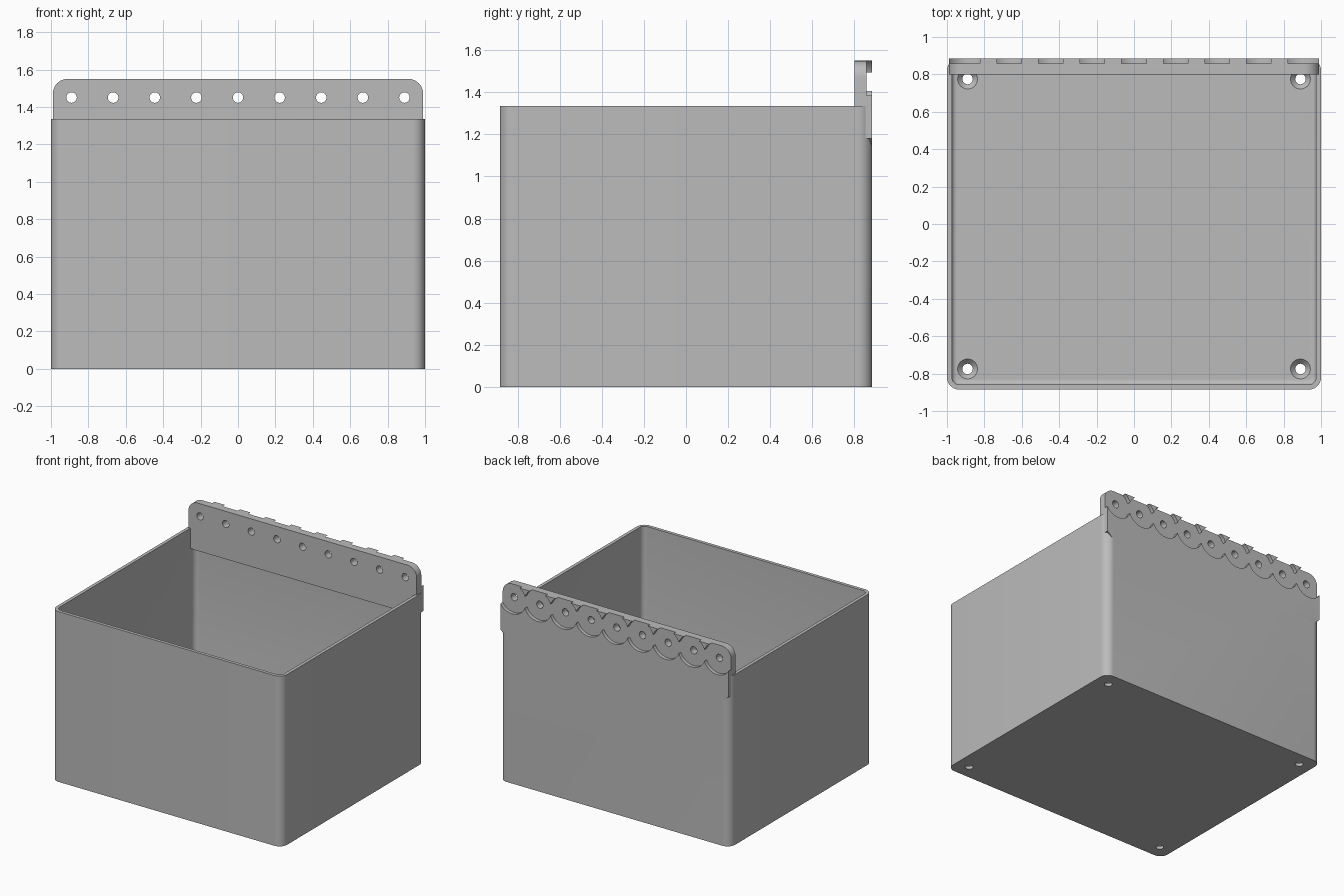
import bpy, bmesh, math
from mathutils import Matrix

cube = bpy.data.objects.get("Cube")
if cube:
    bpy.data.objects.remove(cube, do_unlink=True)

grey = bpy.data.materials.new("plain grey")
grey.use_nodes = True
colour = (0.5, 0.5, 0.5, 1)
grey.diffuse_color = colour
grey.node_tree.nodes["Principled BSDF"].inputs["Base Color"].default_value = colour


def make(name, bm):
    bmesh.ops.recalc_face_normals(bm, faces=bm.faces)
    mesh = bpy.data.meshes.new(name)
    bm.to_mesh(mesh)
    bm.free()
    mesh.materials.append(grey)
    obj = bpy.data.objects.new(name, mesh)
    bpy.context.collection.objects.link(obj)
    return obj


def arc(cx, cy, r, start, steps=10):
    angles = [start + math.pi / 2 * i / steps for i in range(steps + 1)]
    return [(cx + r * math.cos(a), cy + r * math.sin(a)) for a in angles]


def rounded_box(name, hx, hy, r, z0, z1, floor_bevel=0):
    """Box with rounded upright corners and an optional rounded floor edge."""
    pts = []
    for i, (sx, sy) in enumerate([(1, 1), (-1, 1), (-1, -1), (1, -1)]):
        pts += arc(sx * (hx - r), sy * (hy - r), r, i * math.pi / 2)
    bm = bmesh.new()
    base = bm.faces.new([bm.verts.new((x, y, z0)) for x, y in pts])
    top = bmesh.ops.extrude_face_region(bm, geom=[base])
    for v in top["geom"]:
        if isinstance(v, bmesh.types.BMVert):
            v.co.z = z1
    if not base.is_valid or len(bm.faces) < len(pts) + 2:
        bm.faces.new([v for v in bm.verts if v.co.z == z0])
    if floor_bevel:
        edges = [e for e in bm.edges if all(abs(v.co.z - z0) < 1e-5 for v in e.verts)]
        bmesh.ops.bevel(bm, geom=edges, offset=floor_bevel, segments=4,
                        profile=0.5, affect='EDGES')
    return make(name, bm)


def cylinder(bm, centre, r1, r2, depth, along_y=False, segments=32):
    turn = Matrix.Rotation(math.pi / 2, 4, 'X') if along_y else Matrix()
    bmesh.ops.create_cone(bm, cap_ends=True, segments=segments, radius1=r1, radius2=r2,
                          depth=depth, matrix=Matrix.Translation(centre) @ turn)


def combine(target, tool, operation):
    """Apply a boolean and discard the tool."""
    tool.hide_render = True
    mod = target.modifiers.new("combine", 'BOOLEAN')
    mod.operation, mod.solver, mod.object = operation, 'EXACT', tool
    mod.use_self = True
    bpy.context.view_layer.objects.active = target
    bpy.ops.object.modifier_apply(modifier=mod.name)
    bpy.data.objects.remove(tool, do_unlink=True)


# Sizes
HALF_Y, RIM, FLOOR, WALL = 0.885, 1.335, 0.05, 0.026
PLATE_FRONT, PLATE_TOP, PLATE_X = 0.80, 1.55, 0.99
HOLE_Z, PITCH = 1.45, 0.2225

# Open bin
storage_bin = rounded_box("storage_bin", 1, HALF_Y, 0.065, 0, RIM)
cavity = rounded_box("cavity", 1 - WALL, HALF_Y - WALL, 0.04, FLOOR, RIM + 0.3, 0.025)
combine(storage_bin, cavity, 'DIFFERENCE')

# Countersunk screw holes in the floor
for sx in (-1, 1):
    for sy in (-1, 1):
        for r1, r2, z, depth in [(0.028, 0.028, 0.02, 0.2), (0.028, 0.056, 0.038, 0.03)]:
            bm = bmesh.new()
            cylinder(bm, (sx * 0.89, sy * 0.775, z), r1, r2, depth)
            combine(storage_bin, make("screw_cutter", bm), 'DIFFERENCE')

# Hanging plate: rounded top corners, chamfered lower corners and inner ledge
r = 0.08
right_side = [(0.93, 1.13), (PLATE_X, 1.18)] + arc(PLATE_X - r, PLATE_TOP - r, r, 0)
outline = right_side + [(-x, z) for x, z in reversed(right_side)]
bm = bmesh.new()
front = [bm.verts.new((x, PLATE_FRONT, max(z, 1.175))) for x, z in outline]
back = [bm.verts.new((x, HALF_Y, z)) for x, z in outline]
bm.faces.new(front)
bm.faces.new(back)
for i in range(len(outline)):
    j = (i + 1) % len(outline)
    quad = [front[i], front[j], back[j], back[i]]
    if abs(front[i].co.z - front[j].co.z) < 1e-6 or outline[i][1] > 1.17 and outline[j][1] > 1.17:
        bm.faces.new(quad)
    else:
        bm.faces.new(quad[:3])
        bm.faces.new([quad[0], quad[2], quad[3]])
hanging_plate = make("hanging_plate", bm)
combine(storage_bin, hanging_plate, 'UNION')

# Row of overlapping round recesses and through holes in the plate
for radius, y, depth in [(0.12, 0.907, 0.1), (0.028, 0.85, 0.3)]:
    for i in range(-4, 5):
        bm = bmesh.new()
        cylinder(bm, (i * PITCH, y, HOLE_Z), radius, radius, depth, True, 48)
        combine(storage_bin, make("plate_cutter", bm), 'DIFFERENCE')

bpy.ops.object.select_all(action='DESELECT')
storage_bin.select_set(True)
bpy.context.view_layer.objects.active = storage_bin
bpy.ops.object.shade_smooth_by_angle(angle=math.radians(30))
